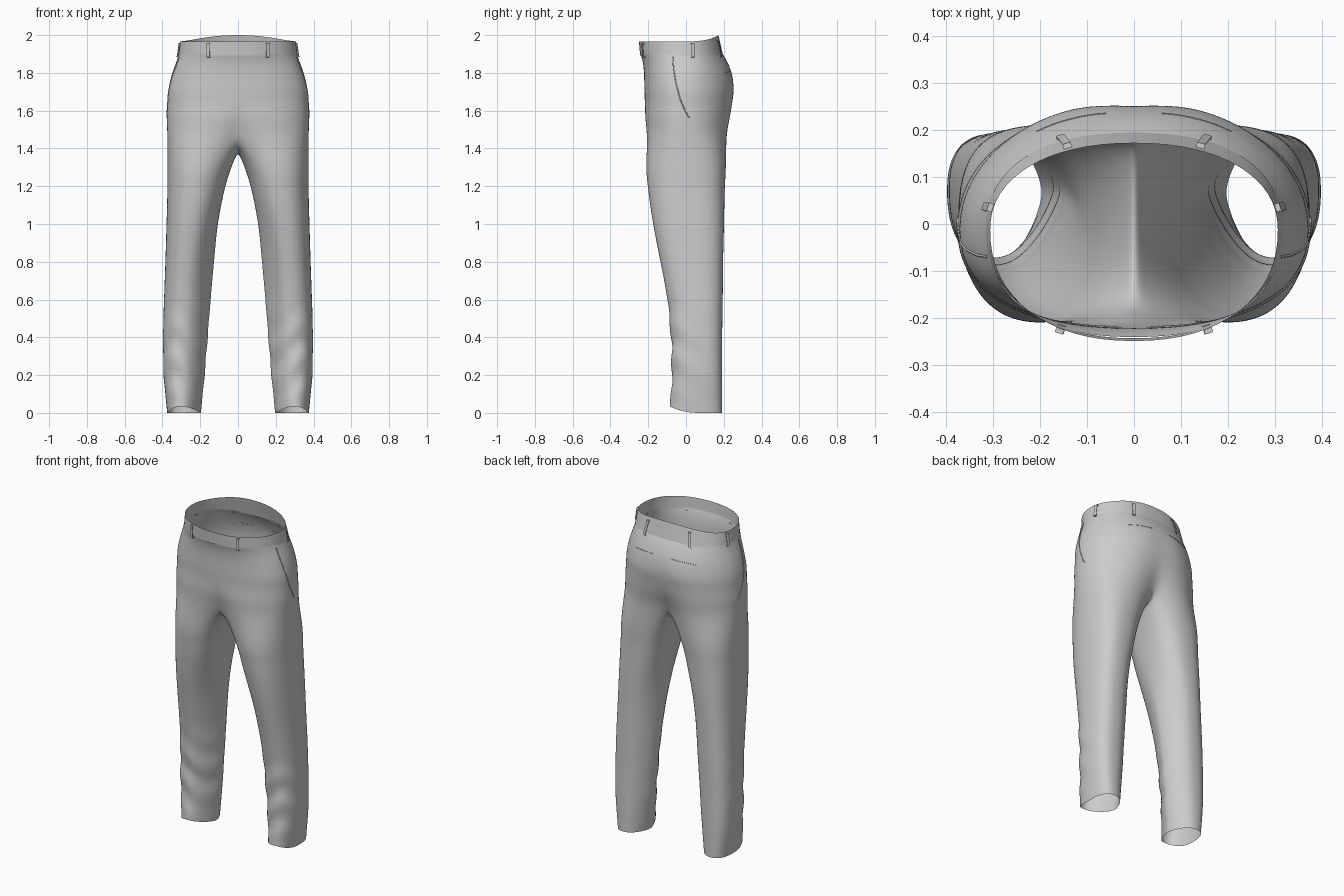
import bpy, bmesh, math
from mathutils import Vector
from mathutils.bvhtree import BVHTree

if "Cube" in bpy.data.objects:
    bpy.data.objects.remove(bpy.data.objects["Cube"])

N_OUT, N_IN = 24, 8          # segments on outer arc and inner-leg arc


def lookup(table, z):
    # Catmull-Rom interpolation in a table sorted by falling z
    for i, (a, b) in enumerate(zip(table, table[1:])):
        if z >= b[0] - 1e-6:
            p, q = table[max(0, i - 1)], table[min(len(table) - 1, i + 2)]
            h, out = b[0] - a[0], []
            t = min(1, max(0, (z - a[0]) / h))
            for k in range(1, len(a)):
                m0 = h * (b[k] - p[k]) / (b[0] - p[0])
                m1 = h * (q[k] - a[k]) / (q[0] - a[0])
                out.append((2 * t**3 - 3 * t**2 + 1) * a[k] + (t**3 - 2 * t**2 + t) * m0
                           + (3 * t**2 - 2 * t**3) * b[k] + (t**3 - t**2) * m1)
            return out
    return table[-1][1:]


def sp(v, n):
    return math.copysign(abs(v) ** (2 / n), v)


def make_object(name, bm, smooth=True):
    bmesh.ops.recalc_face_normals(bm, faces=bm.faces)
    me = bpy.data.meshes.new(name)
    bm.to_mesh(me)
    bm.free()
    if smooth:
        me.shade_smooth()
    ob = bpy.data.objects.new(name, me)
    bpy.context.collection.objects.link(ob)
    return ob


def bridge(bm, r0, r1, closed):
    n = len(r0)
    for i in range(n if closed else n - 1):
        j = (i + 1) % n
        bm.faces.new((r0[i], r0[j], r1[j], r1[i]))


def tree_of(ob):
    bpy.context.view_layer.update()
    return BVHTree.FromObject(ob, bpy.context.evaluated_depsgraph_get())


# z, half width, front y, back y, front centre dip, back centre dip, back squareness
TORSO = [(1.90, .313, -.241, .195, 0, 0, 2.2), (1.86, .326, -.228, .220, 0, 0, 2.1),
         (1.80, .349, -.222, .248, 0, .005, 2.0), (1.70, .372, -.221, .266, 0, .014, 2.0),
         (1.60, .379, -.219, .258, .005, .024, 2.1), (1.53, .376, -.217, .246, .018, .037, 2.2),
         (1.47, .374, -.215, .235, .035, .055, 2.3)]
# z, inner x, outer x, front y, back y
LEG = [(1.47, .0, .374, -.215, .235), (1.32, .025, .374, -.214, .220),
       (1.2, .066, .374, -.204, .207),
       (1.0, .106, .379, -.175, .202), (.8, .126, .385, -.136, .197),
       (.6, .144, .392, -.099, .195), (.4, .160, .397, -.080, .192),
       (.2, .176, .394, -.075, .192), (0, .196, .375, -.087, .191)]


def torso_arc(z):
    a, yf, yb, df, db, nb = lookup(TORSO, z)
    cy, pts = -.01, []
    for i in range(N_OUT + 1):
        t = math.radians(-90 + 180 * i / N_OUT)
        s = math.sin(t)
        n = nb if s > 0 else 2.35
        x = 0 if i in (0, N_OUT) else a * sp(math.cos(t), n)
        y = cy + sp(s, n) * ((yb - cy) if s > 0 else (cy - yf))
        g = math.exp(-(x / .085) ** 2)
        pts.append((x, y + g * (df if s < 0 else -db), z))
    return pts


def leg_ring(z):
    xi, xo, yf, yb = lookup(LEG, z)
    w = min(1, max(0, (1.25 - z) / .5))      # 0 thigh, 1 lower leg
    w = w * w * (3 - 2 * w)
    cx, cy = (xi + xo) / 2 + .016 * w, yf + .55 * (yb - yf)
    angles = [-135 + 270 * i / N_OUT for i in range(N_OUT + 1)]
    angles += [135 + 90 * i / N_IN for i in range(1, N_IN)]
    pts = []
    for d in angles:
        t = math.radians(d)
        c, s = math.cos(t), math.sin(t)
        # soft slanted cloth folds on the front of the lower leg
        env = math.exp(-((z - .3) / .22) ** 2) * max(0, .4 - .6 * s)
        k = 1 + .045 * env * math.sin(z * 34 + 2.2 * math.sin(2 * t + .5))
        # inner side of the lower leg narrows to pressed creases
        n = 2.5 if s > 0 else 2.25
        n -= w * max(0, -c) ** .5 * (.8 if s > 0 else .75)
        lift = .035 * max(0, -s) ** 2 * max(0, 1 - z / .12)
        a = (xo - cx) if c > 0 else (cx - xi)
        b = (yb - cy) if s > 0 else (cy - yf)
        pts.append((cx + k * a * sp(c, n), cy + k * b * sp(s, n), z + lift))
    return pts


# Trousers body: one half, torso arcs then leg rings below the crotch seam
bm = bmesh.new()
prev = None
for z in (1.90, 1.86, 1.80, 1.75, 1.70, 1.65, 1.60, 1.565, 1.53, 1.5, 1.47):
    row = [bm.verts.new(p) for p in torso_arc(z)]
    if prev:
        bridge(bm, prev, row, False)
    prev = row
back, front = prev[-1].co.y, prev[0].co.y
mid, half = (back + front) / 2, (back - front) / 2
for i in range(1, N_IN):
    t = math.pi * i / N_IN
    prev.append(bm.verts.new((0, mid + half * math.cos(t), 1.47 - .095 * math.sin(t))))
# blend ring between the crotch seam and the first thigh ring
row = [bm.verts.new(v.co.lerp(Vector(p), .5)) for v, p in zip(prev, leg_ring(1.32))]
bridge(bm, prev, row, True)
prev, z = row, 1.32
while z > -.001:
    row = [bm.verts.new(p) for p in leg_ring(max(z, 0))]
    bridge(bm, prev, row, True)
    prev = row
    z -= .06 if z > .66 else .03
hips = [v for v in bm.verts if 1.15 < v.co.z < 1.66 and v.co.x > 1e-4]
for _ in range(6):
    bmesh.ops.smooth_vert(bm, verts=hips, factor=.5, use_axis_x=True,
                          use_axis_y=True, use_axis_z=True)
for v in hips:               # regain the width lost by smoothing
    w = max(0, min(1, (1.66 - v.co.z) / .1, (v.co.z - 1.15) / .1))
    v.co.y *= 1 + (.045 if v.co.y < 0 else .012) * w
    v.co.x *= 1 + .012 * w
body = make_object("trousers_body", bm)
m = body.modifiers.new("mirror", 'MIRROR')
m.merge_threshold = .0005
m = body.modifiers.new("smooth", 'SUBSURF')
m.levels = m.render_levels = 2

# Waistband: a single closed strip, nearly flush with the body
bm = bmesh.new()
prev = None
for k in range(5):
    f, row = k / 4, []
    for i in range(64):
        t = 2 * math.pi * i / 64
        c, s = math.cos(t), math.sin(t)
        n = 2.3 - .1 * f if s > 0 else 2.2
        a, cy = .315 - .009 * f, -.013
        b = (.209 - .024 * f) if s > 0 else (.230 + .006 * f)
        top = 1.967 + .033 * max(0, s) ** 3
        row.append(bm.verts.new((a * sp(c, n), cy + b * sp(s, n),
                                 1.892 + (top - 1.892) * f)))
    if prev:
        bridge(bm, prev, row, True)
    prev = row
band = make_object("waistband", bm)

# Belt loops: bent strips standing off the waistband
band_tree, body_tree = tree_of(band), tree_of(body)
for name, x, y in (("front", .155, -.22), ("side", .31, .035), ("back", .147, .17)):
    for sgn, side in ((1, "left"), (-1, "right")):
        d = Vector((x * sgn, y + .015, 0)).normalized()
        c = Vector((0, -.015, 0))

        def hit(h):
            return band_tree.ray_cast(c + d + Vector((0, 0, h)), -d)[0]
        hi, lo = hit(1.957), hit(1.91)
        nrm = band_tree.ray_cast(c + d + Vector((0, 0, 1.93)), -d)[1]
        nrm = Vector((nrm.x, nrm.y, 0)).normalized()
        tan = Vector((-nrm.y, nrm.x, 0))
        step = (lo - hi) / .047
        ht = .012 if name == "back" else 0
        prof = [hi - step * ht, hi - step * ht + nrm * .01,
                hi + step * .072 + nrm * .01, hi + step * .074 - nrm * .004]
        bm = bmesh.new()
        rows = [[bm.verts.new(p + tan * w) for p in prof] for w in (-.009, .009)]
        bridge(bm, rows[0], rows[1], False)
        ob = make_object(f"{name}_belt_loop_{side}", bm, False)
        m = ob.modifiers.new("thickness", 'SOLIDIFY')
        m.thickness, m.offset = .003, 0


# Pocket edges: thin piping projected on the body
def piping(name, path, axis, radius):
    cu = bpy.data.curves.new(name, 'CURVE')
    cu.dimensions, cu.bevel_depth, cu.bevel_resolution = '3D', radius, 1
    for sgn in (1, -1):
        pts = []
        for (u0, z0), (u1, z1) in zip(path, path[1:]):
            for k in range(6):
                u, zz = u0 + (u1 - u0) * k / 6, z0 + (z1 - z0) * k / 6
                o = Vector((sgn, u, zz)) if axis == 'x' else Vector((u * sgn, 1, zz))
                d = Vector((-sgn, 0, 0)) if axis == 'x' else Vector((0, -1, 0))
                p = body_tree.ray_cast(o, d)[0]
                if p:
                    pts.append(p)
        s = cu.splines.new('POLY')
        s.points.add(len(pts) - 1)
        for q, p in zip(s.points, pts):
            q.co = (*p, 1)
    bpy.context.collection.objects.link(bpy.data.objects.new(name, cu))


piping("side_pocket_edge", [(-.07, 1.885), (-.066, 1.82), (-.052, 1.74), (-.03, 1.66),
                            (-.005, 1.6), (.02, 1.555)], 'x', .003)
piping("back_pocket_edge", [(.06, 1.81), (.14, 1.805), (.22, 1.795)], 'y', .0018)
